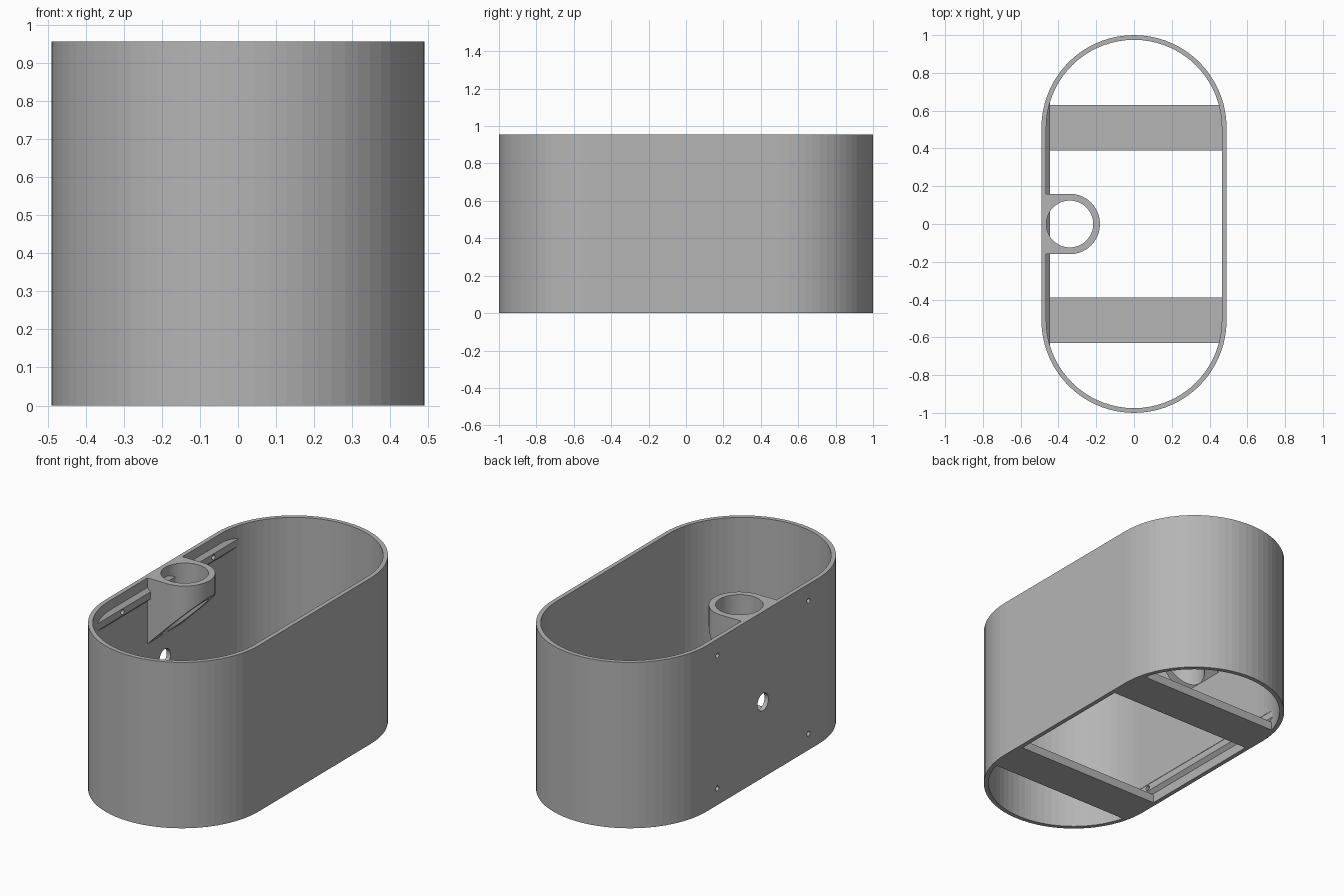
import bpy, bmesh, math
from mathutils import Vector

if "Cube" in bpy.data.objects:
    bpy.data.objects.remove(bpy.data.objects["Cube"], do_unlink=True)

HEIGHT = 0.955
RADIUS, WALL, HALF_STRAIGHT = 0.49, 0.025, 0.51
INNER = RADIUS - WALL
TUBE_X, TUBE_R, BORE_R = -0.34, 0.16, 0.125

grey = bpy.data.materials.new("plain grey")
grey.use_nodes = True
colour = (0.46, 0.46, 0.46, 1)
grey.diffuse_color = colour
grey.node_tree.nodes["Principled BSDF"].inputs["Base Color"].default_value = colour


def arc(cx, cy, r, start, end, steps):
    angles = [math.radians(start + (end - start) * i / steps) for i in range(steps + 1)]
    return [(cx + r * math.cos(a), cy + r * math.sin(a)) for a in angles]


def stadium(r):
    return (arc(0, HALF_STRAIGHT, r, 0, 180, 36)
            + arc(0, -HALF_STRAIGHT, r, 180, 360, 36))


def prism(name, points, start, end, axis="z"):
    """Extrude a closed profile along z, x (profile y,z) or y (profile x,z)."""
    place = {"z": lambda a, b, t: (a, b, t),
             "x": lambda a, b, t: (t, a, b),
             "y": lambda a, b, t: (a, t, b)}[axis]
    bm = bmesh.new()
    face = bm.faces.new([bm.verts.new(place(a, b, start)) for a, b in points])
    grown = bmesh.ops.extrude_face_region(bm, geom=[face])
    moved = [v for v in grown["geom"] if isinstance(v, bmesh.types.BMVert)]
    bmesh.ops.translate(bm, verts=moved, vec=Vector(place(0, 0, end - start)))
    bmesh.ops.recalc_face_normals(bm, faces=bm.faces)
    mesh = bpy.data.meshes.new(name)
    bm.to_mesh(mesh)
    bm.free()
    mesh.materials.append(grey)
    obj = bpy.data.objects.new(name, mesh)
    bpy.context.collection.objects.link(obj)
    return obj


def carve(obj, cutter, operation="DIFFERENCE"):
    """Apply a boolean and discard the cutter."""
    cutter.hide_render = True
    mod = obj.modifiers.new("cut", "BOOLEAN")
    mod.operation, mod.solver, mod.object = operation, "EXACT", cutter
    graph = bpy.context.evaluated_depsgraph_get()
    graph.update()
    mesh = bpy.data.meshes.new_from_object(obj.evaluated_get(graph))
    obj.modifiers.clear()
    obj.data = mesh
    bpy.data.objects.remove(cutter, do_unlink=True)


def rect(a0, a1, b0, b1):
    return [(a0, b0), (a1, b0), (a1, b1), (a0, b1)]


def circle(cx, cy, r, steps):
    return arc(cx, cy, r, 0, 360, steps)[:-1]


def drill(obj, y, z, r):
    carve(obj, prism("drill", circle(y, z, r, 24), -0.6, -0.4, "x"))


# Open stadium shell
shell = prism("shell", stadium(RADIUS), 0, HEIGHT)
carve(shell, prism("cavity", stadium(INNER), -0.1, HEIGHT + 0.1))
drill(shell, 0, 0.435, 0.05)

# Mounting rails on the right wall, chamfered above and below
for name, z in (("upper_rail", 0.86), ("lower_rail", 0.095)):
    section = [(-0.48, z - 0.055), (-0.445, z - 0.02),
               (-0.445, z + 0.02), (-0.48, z + 0.055)]
    rail = prism(name, section, -0.7, 0.7, "y")
    carve(rail, prism("limit", stadium(INNER), -0.1, 1.1), "INTERSECT")
    for y in (-0.414, 0.414):
        drill(rail, y, z, 0.014)
        drill(shell, y, z, 0.014)

# Cross bars joining the walls at the base
for name, side in (("front_bar", -1), ("back_bar", 1)):
    bar = prism(name, rect(-0.48, 0.48, side * 0.51 - 0.12, side * 0.51 + 0.12), 0, 0.05)
    carve(bar, prism("limit", stadium(INNER), -0.1, 1.1), "INTERSECT")

# Tube holder with a slanted underside
outline = ([(-INNER, -TUBE_R)] + arc(TUBE_X, 0, TUBE_R, -90, 90, 32) + [(-INNER, TUBE_R)])
holder = prism("tube_holder", outline, 0.4, HEIGHT)
slant = [(-0.565, 0.475), (-0.065, 0.975), (-0.065, 0.3), (-0.565, 0.3)]
carve(holder, prism("slant", slant, -0.3, 0.3, "y"))
carve(holder, prism("bore", circle(TUBE_X, 0, BORE_R - 0.001, 48), 0.3, 1.1))
